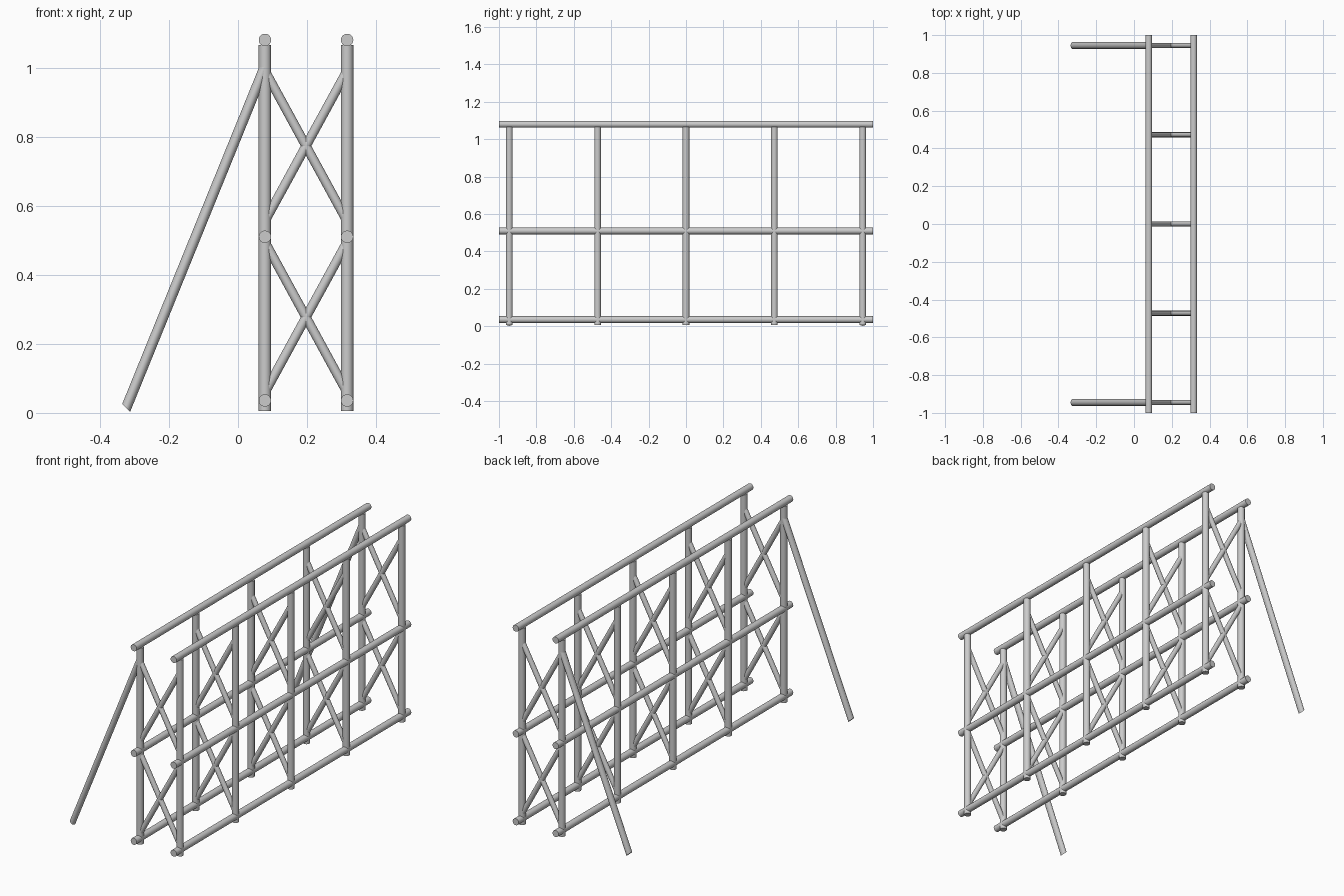
import bpy, bmesh
from math import cos, sin, tau
from mathutils import Vector

if "Cube" in bpy.data.objects:
    bpy.data.objects.remove(bpy.data.objects["Cube"])

SIDES = 20
R = 0.018          # posts, rails
RB = 0.0135        # braces
X_BACK, X_FRONT = 0.078, 0.316
POST_Y = [-0.945, -0.4725, 0.0, 0.4725, 0.945]


def rod(name, p, q, u, v):
    """Solid rod from p to q whose end rings are spanned by u and v."""
    p, q, u, v = Vector(p), Vector(q), Vector(u), Vector(v)
    bm = bmesh.new()
    rings = []
    for c in (p, q):
        rings.append([bm.verts.new(c + u * cos(tau * i / SIDES) + v * sin(tau * i / SIDES))
                      for i in range(SIDES)])
    a, b = rings
    for i in range(SIDES):
        j = (i + 1) % SIDES
        bm.faces.new((a[i], a[j], b[j], b[i]))
    bm.faces.new(a[::-1])
    bm.faces.new(b)
    bmesh.ops.recalc_face_normals(bm, faces=bm.faces)
    mesh = bpy.data.meshes.new(name)
    bm.to_mesh(mesh)
    bm.free()
    ob = bpy.data.objects.new(name, mesh)
    bpy.context.collection.objects.link(ob)
    bpy.ops.object.select_all(action='DESELECT')
    ob.select_set(True)
    bpy.context.view_layer.objects.active = ob
    bpy.ops.object.shade_smooth_by_angle()
    return ob


# Two frames: long rails and upright posts
for side, x in (("back", X_BACK), ("front", X_FRONT)):
    for level, z in (("bottom", 0.036), ("middle", 0.51), ("top", 1.08)):
        rod(f"{side}_{level}_rail", (x, -1, z), (x, 1, z), (R, 0, 0), (0, 0, R))
    for y in POST_Y:
        rod(f"{side}_post", (x, y, 0.006), (x, y, 1.065), (R, 0, 0), (0, R, 0))

# Crossed braces joining the frames at every post pair
for y in POST_Y:
    for zc in (0.277, 0.773):
        for s in (1, -1):
            p = Vector((X_BACK, y, zc - s * 0.218))
            q = Vector((X_FRONT, y, zc + s * 0.218))
            d = (q - p).normalized()
            side = Vector((0, 1, 0))
            rod("cross_brace", p, q, side * RB, d.cross(side) * RB)

# Leaning support legs at both ends, with slanted cut feet
for y in (POST_Y[0], POST_Y[-1]):
    rod("support_leg", (-0.324, y, 0.014), (X_BACK, y, 1.003),
        (0, R, 0), (0.0115, 0, -0.0115))
